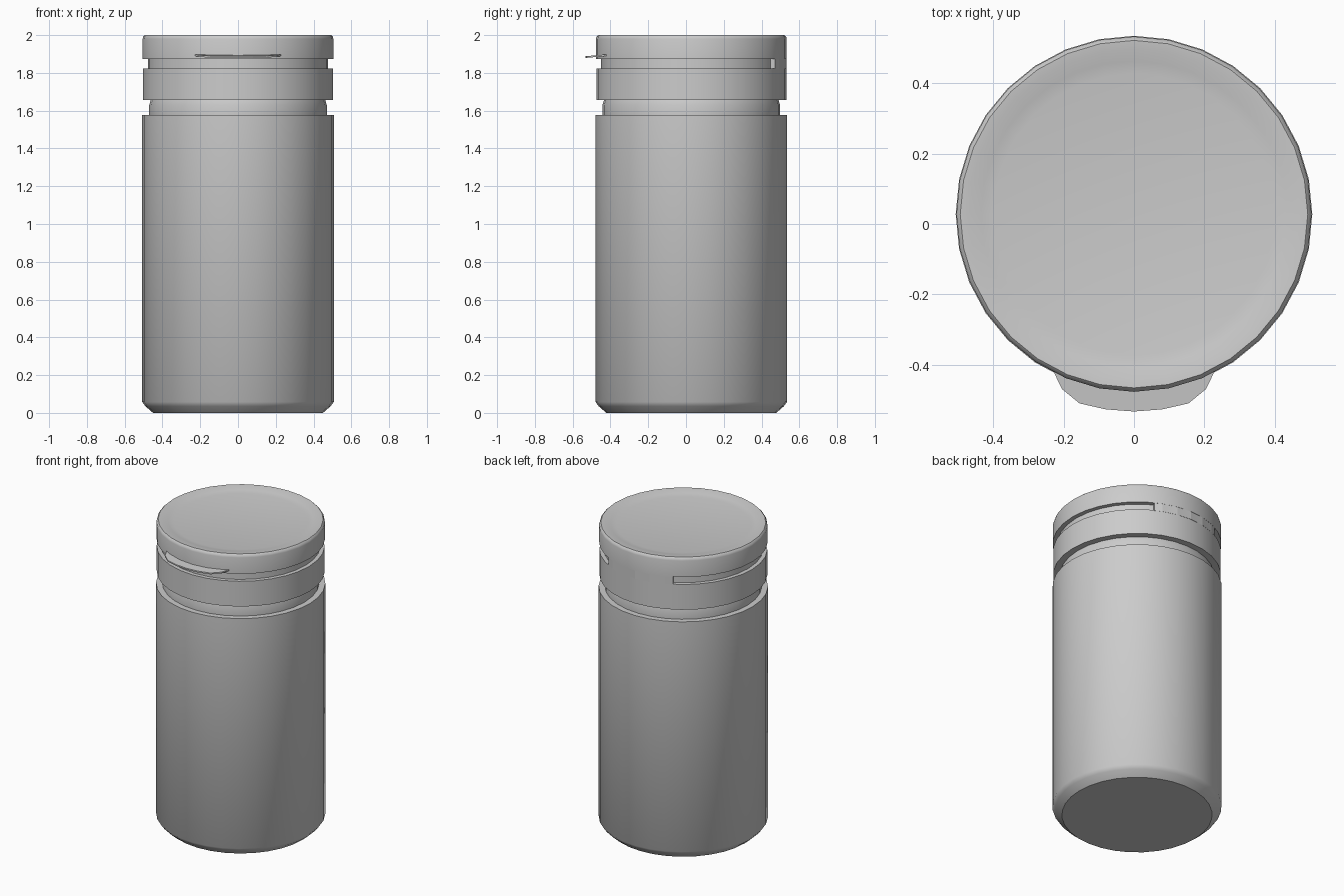
import bpy, bmesh, math

if "Cube" in bpy.data.objects:
    bpy.data.objects.remove(bpy.data.objects["Cube"])

SIDES = 32
CY = 0.028          # axis of the round parts


def finish(name, bm, smooth=True):
    bmesh.ops.recalc_face_normals(bm, faces=bm.faces)
    me = bpy.data.meshes.new(name)
    bm.to_mesh(me)
    bm.free()
    ob = bpy.data.objects.new(name, me)
    bpy.context.collection.objects.link(ob)
    ob.location.y = CY
    if smooth:
        bpy.ops.object.select_all(action='DESELECT')
        ob.select_set(True)
        bpy.context.view_layer.objects.active = ob
        bpy.ops.object.shade_smooth_by_angle(angle=math.radians(40))
    return ob


def lathe(name, profile):
    """Closed turned part from (radius, z) points, capped at both ends."""
    bm = bmesh.new()
    rings = []
    for r, z in profile:
        rings.append([bm.verts.new((r * math.cos(2 * math.pi * i / SIDES),
                                    r * math.sin(2 * math.pi * i / SIDES), z))
                      for i in range(SIDES)])
    for a, b in zip(rings, rings[1:]):
        for i in range(SIDES):
            j = (i + 1) % SIDES
            bm.faces.new((a[i], a[j], b[j], b[i]))
    bm.faces.new(rings[0][::-1])
    bm.faces.new(rings[-1])
    return finish(name, bm)


def prism(name, bottom, top, smooth=False):
    """Solid between two matching outlines."""
    bm = bmesh.new()
    a = [bm.verts.new(p) for p in bottom]
    b = [bm.verts.new(p) for p in top]
    n = len(a)
    for i in range(n):
        j = (i + 1) % n
        bm.faces.new((a[i], a[j], b[j], b[i]))
    bm.faces.new(a[::-1])
    bm.faces.new(b)
    return finish(name, bm, smooth)


# Container with bevelled foot, shoulder, neck, collar and seal ring
lathe("container", [
    (0.450, 0.0), (0.490, 0.035), (0.507, 0.058), (0.507, 1.578),
    (0.470, 1.578), (0.470, 1.63), (0.462, 1.656),
    (0.503, 1.656), (0.503, 1.823), (0.477, 1.823), (0.477, 1.88)])

# Lid with softened rim and shallow dished top
lathe("lid", [
    (0.470, 1.873), (0.505, 1.873), (0.505, 1.98), (0.502, 1.992),
    (0.494, 2.0), (0.470, 1.998), (0.435, 1.990), (0.40, 1.984)])

# Hinge bridging collar and lid at the back, following the facets
step = 360 / SIDES


def on_facet(r, deg):
    d = (deg % step) - step / 2
    rr = r * math.cos(math.radians(step / 2)) / math.cos(math.radians(d))
    return rr * math.cos(math.radians(deg)), rr * math.sin(math.radians(deg))


angles = [62, 67.5, 78.75, 90, 101.25, 112.5, 118]
outline = [on_facet(0.504, a) for a in angles] + [on_facet(0.46, a) for a in reversed(angles)]
prism("hinge", [(x, y, 1.82) for x, y in outline], [(x, y, 1.876) for x, y in outline])

# Thumb tab at the front, drooping slightly towards its tip
half = [(0.235, -0.40), (0.23, -0.445), (0.205, -0.497), (0.155, -0.538), (0.08, -0.555)]
tab = half + [(0.0, -0.561)] + [(-x, y) for x, y in reversed(half)]


def droop(y):
    return 1.899 + (y + 0.44) * 0.09


prism("thumb_tab", [(x, y, droop(y) - 0.009) for x, y in tab],
      [(x, y, droop(y)) for x, y in tab])
